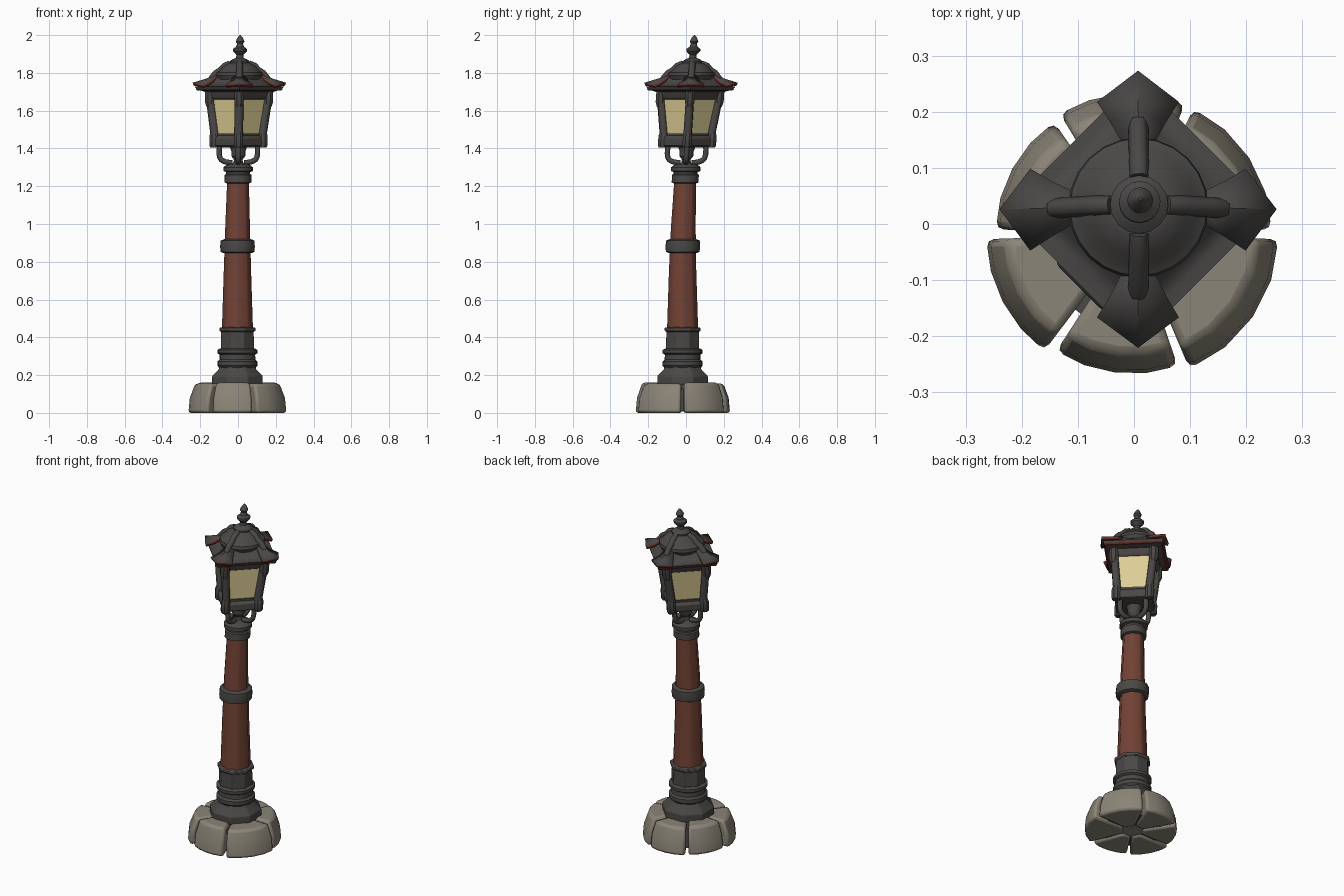
import bpy, bmesh, math
from mathutils import Matrix, Vector

cube = bpy.data.objects.get("Cube")
if cube:
    bpy.data.objects.remove(cube)


def material(name, rgb):
    m = bpy.data.materials.new(name)
    m.use_nodes = True
    m.diffuse_color = (*rgb, 1)
    m.node_tree.nodes["Principled BSDF"].inputs["Base Color"].default_value = (*rgb, 1)
    return m


STONE = material("warm grey stone", (0.26, 0.235, 0.185))
METAL = material("dark iron", (0.068, 0.065, 0.061))
WOOD = material("red brown wood", (0.17, 0.055, 0.035))
GLASS = material("pale yellow glass", (0.74, 0.63, 0.31))
TRIM = material("rust red trim", (0.16, 0.03, 0.02))


def lean(p):
    # The post bends gently toward the back as it rises
    bend = 0.048 * max(0, p[2] - 0.8) ** 1.5
    return Vector((p[0] - 0.003 + 0.23 * bend, p[1] - 0.018 + bend, p[2]))


def finish(name, bm, mats, bevel=0, angle=35):
    for v in bm.verts:
        v.co = lean(v.co)
    bmesh.ops.recalc_face_normals(bm, faces=bm.faces)
    me = bpy.data.meshes.new(name)
    bm.to_mesh(me)
    bm.free()
    ob = bpy.data.objects.new(name, me)
    bpy.context.collection.objects.link(ob)
    for m in mats:
        me.materials.append(m)
    if bevel:
        mod = ob.modifiers.new("soft edges", "BEVEL")
        mod.width, mod.segments, mod.limit_method = bevel, 2, "ANGLE"
    bpy.ops.object.select_all(action="DESELECT")
    ob.select_set(True)
    bpy.context.view_layer.objects.active = ob
    bpy.ops.object.shade_smooth_by_angle(angle=math.radians(angle))
    return ob


def loft(bm, rings):
    rows = [[bm.verts.new(p) for p in ring] for ring in rings]
    n = len(rows[0])
    for a, b in zip(rows, rows[1:]):
        for i in range(n):
            bm.faces.new((a[i], a[(i + 1) % n], b[(i + 1) % n], b[i]))
    bm.faces.new(rows[0][::-1])
    bm.faces.new(rows[-1])


def lathe(name, profile, sides, mat, turn=0, at=(0, 0), groove=0, bevel=0):
    bm = bmesh.new()
    rings = []
    for r, z in profile:
        ring = []
        for i in range(sides):
            a = math.tau * i / sides + turn
            k = r * (1 - groove * (i % 3 == 0))
            ring.append((at[0] + k * math.cos(a), at[1] + k * math.sin(a), z))
        rings.append(ring)
    loft(bm, rings)
    return finish(name, bm, [mat], bevel)


def tube(name, points, radius, resolution, kind="POLY"):
    cu = bpy.data.curves.new(name, "CURVE")
    cu.dimensions = "3D"
    cu.bevel_depth, cu.bevel_resolution, cu.use_fill_caps = radius, resolution, True
    cu.resolution_u = 6
    sp = cu.splines.new(kind)
    sp.points.add(len(points) - 1)
    for p, co in zip(sp.points, points):
        p.co = (*lean(co), 1)
    if kind == "NURBS":
        sp.use_endpoint_u, sp.order_u = True, 3
    cu.materials.append(METAL)
    ob = bpy.data.objects.new(name, cu)
    bpy.context.collection.objects.link(ob)


# Ring of six rough stones around a core
gaps = [0, 66, 123, 180, 235, 291, 360]
radii = [0.25, 0.252, 0.245, 0.262, 0.25, 0.262]
for i, r in enumerate(radii):
    a0, a1 = math.radians(gaps[i] + 2), math.radians(gaps[i + 1] - 2)
    bm = bmesh.new()
    rings = []
    for k, z in ((1, 0), (0.97, 0.08), (0.86, 0.16 - 0.005 * (i % 2))):
        arc = [a0 + (a1 - a0) * t / 4 for t in range(5)]
        ring = [(r * k * math.cos(a), r * k * math.sin(a), z) for a in arc]
        ring += [(0.06 * math.cos(a), 0.06 * math.sin(a), z) for a in (a1, a0)]
        rings.append(ring)
    loft(bm, rings)
    finish(f"base_stone_{i + 1}", bm, [STONE], 0.014, 40)
lathe("stone_core", [(0.062, 0.008), (0.062, 0.15)], 6, STONE)
lathe("stone_joint_fill", [(0.17, 0.012), (0.17, 0.13)], 24, METAL)

# Iron foot, wooden shaft and iron collars
EIGHTH = math.pi / 8
lathe("foot_plinth", [(0.145, 0.15), (0.145, 0.195), (0.108, 0.23), (0.1, 0.25)],
      8, METAL, EIGHTH, bevel=0.005)
lathe("foot_rings", [(0.094, 0.235), (0.106, 0.25), (0.106, 0.272), (0.095, 0.282),
                     (0.094, 0.308), (0.106, 0.316), (0.106, 0.333), (0.09, 0.342)], 24, METAL)
lathe("foot_sleeve", [(0.095, 0.33), (0.093, 0.43), (0.103, 0.434), (0.103, 0.45), (0.08, 0.455)],
      8, METAL, EIGHTH, bevel=0.003)
lathe("wooden_shaft", [(0.083, 0.44), (0.073, 0.75), (0.066, 0.98), (0.058, 1.23)],
      24, WOOD, EIGHTH, groove=0.07)
lathe("middle_band", [(0.075, 0.846), (0.089, 0.853), (0.092, 0.88), (0.089, 0.912), (0.07, 0.92)],
      16, METAL, EIGHTH)
lathe("top_collar", [(0.06, 1.215), (0.071, 1.22), (0.071, 1.26), (0.063, 1.265), (0.063, 1.275),
                     (0.078, 1.28), (0.078, 1.3), (0.064, 1.312), (0.045, 1.318)], 16, METAL)
lathe("lantern_stem", [(0.05, 1.31), (0.026, 1.325), (0.022, 1.34), (0.037, 1.36),
                       (0.037, 1.385), (0.05, 1.42)], 12, METAL)

# Square lantern with its corners on the axes
lathe("lantern_floor", [(0.09, 1.405), (0.145, 1.415), (0.147, 1.455), (0.125, 1.47)],
      4, METAL, bevel=0.004)
lathe("lantern_glass", [(0.116, 1.46), (0.153, 1.685)], 4, GLASS)
lathe("lantern_top_rail", [(0.155, 1.66), (0.168, 1.672), (0.178, 1.7), (0.165, 1.715)],
      4, METAL, bevel=0.003)
lathe("glass_lower_rail", [(0.127, 1.46), (0.13, 1.48)], 4, METAL)

# Roof: square skirt, rounded upper tier and finial
lathe("roof_eave_trim", [(0.222, 1.707), (0.232, 1.715)], 4, TRIM)
lathe("roof_skirt", [(0.15, 1.69), (0.226, 1.713), (0.236, 1.727), (0.205, 1.731), (0.172, 1.75),
                     (0.145, 1.778), (0.12, 1.79)], 4, METAL)
lathe("roof_dome", [(0.115, 1.765), (0.125, 1.785), (0.122, 1.802), (0.105, 1.812), (0.088, 1.835),
                    (0.06, 1.85), (0.05, 1.853)], 24, METAL)
lathe("finial", [(0.05, 1.84), (0.052, 1.862), (0.038, 1.872), (0.02, 1.88), (0.018, 1.895),
                 (0.037, 1.915), (0.037, 1.927), (0.021, 1.938), (0.016, 1.955), (0.023, 1.966),
                 (0.015, 1.985), (0.003, 2.0)], 16, METAL)

# Parts repeated on all four corners
for i in range(4):
    turn = Matrix.Rotation(i * math.pi / 2, 3, "Z")

    def place(*points):
        return [turn @ Vector(p) for p in points]

    n = i + 1
    tube(f"corner_post_{n}", place((0.122, 0, 1.45), (0.157, 0, 1.7)), 0.024, 1)
    tube(f"curved_arm_{n}", place((0.03, 0, 1.325), (0.075, 0, 1.325), (0.108, 0, 1.36),
                                  (0.098, 0, 1.425)), 0.014, 2, "NURBS")
    foot = turn @ Vector((0.13, 0, 0))
    lathe(f"corner_foot_{n}", [(0.02, 1.405), (0.026, 1.415), (0.026, 1.465), (0.02, 1.485)],
          8, METAL, EIGHTH, foot)
    head = turn @ Vector((0.155, 0, 0))
    lathe(f"corner_bracket_{n}", [(0.018, 1.62), (0.027, 1.645), (0.027, 1.71)],
          8, METAL, EIGHTH, head)
    tube(f"roof_rib_{n}", place((0.15, 0, 1.768), (0.125, 0, 1.8), (0.1, 0, 1.815),
                                (0.08, 0, 1.838), (0.05, 0, 1.85)), 0.018, 1)

    # Folded cap plate over the roof corner
    bm = bmesh.new()
    tip, ridge, top = (bm.verts.new(p) for p in place(
        (0.247, 0, 1.748), (0.175, 0, 1.77), (0.115, 0, 1.8)))
    for s in (1, -1):
        wing, waist, neck = (bm.verts.new(p) for p in place(
            (0.192, s * 0.073, 1.738), (0.155, s * 0.05, 1.755), (0.112, s * 0.027, 1.79)))
        bm.faces.new((tip, wing, ridge)[::s])
        bm.faces.new((ridge, wing, waist)[::s])
        bm.faces.new((ridge, waist, neck, top)[::s])
    cap = finish(f"roof_corner_cap_{n}", bm, [METAL, TRIM])
    if cap.data.polygons[0].normal.z < 0:
        cap.data.flip_normals()
    mod = cap.modifiers.new("plate", "SOLIDIFY")
    mod.thickness, mod.offset, mod.material_offset_rim = 0.016, -1, 1
